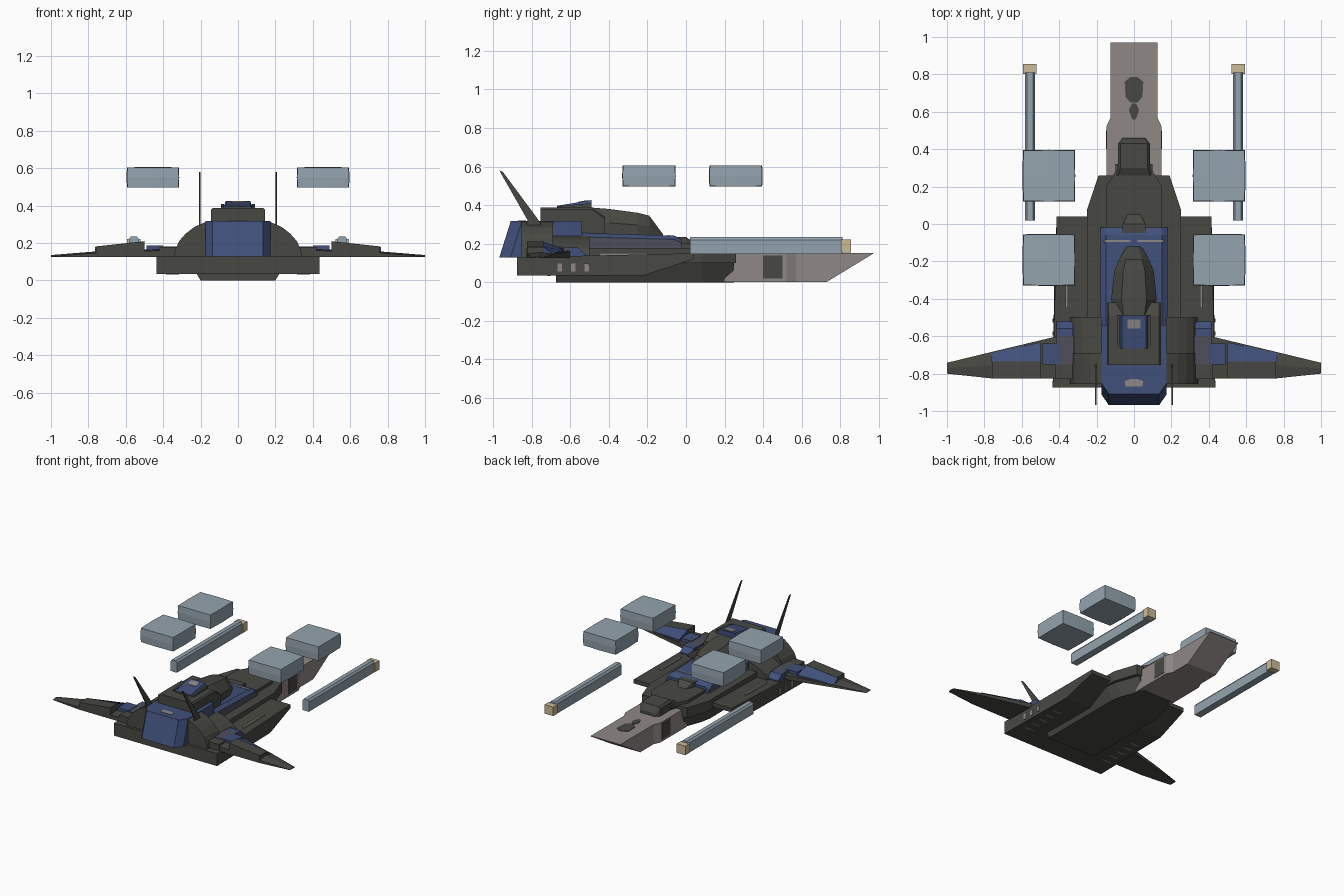
import bpy, bmesh
from mathutils import Vector

if "Cube" in bpy.data.objects:
    bpy.data.objects.remove(bpy.data.objects["Cube"])


def material(name, r, g, b):
    m = bpy.data.materials.new(name)
    m.diffuse_color = (r, g, b, 1)
    m.use_nodes = True
    m.node_tree.nodes["Principled BSDF"].inputs["Base Color"].default_value = m.diffuse_color
    return m


DARK = material("dark olive hull", 0.064, 0.066, 0.055)
BLUE = material("navy panel", 0.052, 0.080, 0.195)
SLATE = material("worn slate", 0.075, 0.078, 0.105)
GREY = material("warm grey nose", 0.275, 0.250, 0.240)
STEEL = material("pale steel", 0.300, 0.370, 0.425)
TAN = material("tan tip", 0.600, 0.500, 0.310)


def loft(name, rings, mat, mirror=False, side_rule=None):
    """Skin a list of equal-length point rings and cap the ends."""
    bm = bmesh.new()
    rows = [[bm.verts.new(p) for p in ring] for ring in rings]
    n = len(rows[0])
    for a, b in zip(rows, rows[1:]):
        for i in range(n):
            bm.faces.new((a[i], a[(i + 1) % n], b[(i + 1) % n], b[i]))
    bm.faces.new(rows[0])
    bm.faces.new(rows[-1])
    bmesh.ops.recalc_face_normals(bm, faces=bm.faces)
    me = bpy.data.meshes.new(name)
    me.materials.append(mat)
    if side_rule:
        me.materials.append(side_rule[0])
        for f in bm.faces:
            f.material_index = int(side_rule[1](f))
    bm.to_mesh(me)
    bm.free()
    ob = bpy.data.objects.new(name, me)
    bpy.context.collection.objects.link(ob)
    if mirror:
        ob.modifiers.new("mirror", 'MIRROR')
    return ob


def box(name, x0, x1, y0, y1, z0, z1, mat, mirror=False):
    q = [(x0, y0), (x1, y0), (x1, y1), (x0, y1)]
    return loft(name, [[(x, y, z) for x, y in q] for z in (z0, z1)], mat, mirror)


def side_prism(name, pts, x0, x1, mat, mirror=False):
    return loft(name, [[(x, y, z) for y, z in pts] for x in (x0, x1)], mat, mirror)


def plan_prism(name, pts, z0, z1, mat, mirror=False):
    return loft(name, [[(x, y, z) for x, y in pts] for z in (z0, z1)], mat, mirror)


def sym(half):
    """Close a half outline (x, v) by reflecting it across x = 0."""
    return half + [(-x, v) for x, v in reversed(half)]


# --- lower hull ---
slab = [(-0.875, 0.035), (-0.22, 0.035), (0.04, 0.12), (0.04, 0.15), (-0.875, 0.13)]
loft("hull_slab", [[(s * (0.435 if y < -0.5 else 0.425 if y < 0 else 0.413), y, z)
                    for y, z in slab] for s in (-1, 1)], DARK)
loft("belly", [[(x, y, z) for x, z in sym([(wb, zb), (wt, zt)])] for y, wb, zb, wt, zt in
               [(-0.675, 0.20, 0.0, 0.235, 0.06), (0.0, 0.20, 0.0, 0.25, 0.13),
                (0.08, 0.185, 0.0, 0.25, 0.155), (0.25, 0.12, 0.0, 0.19, 0.155)]], DARK)

# --- long grey nose ---
loft("nose", [[(x, y, z) for x, z in sym([(w, zb), (w, 0.152)])] for y, w, zb in
              [(0.20, 0.148, 0.002), (0.52, 0.148, 0.002), (0.57, 0.125, 0.002),
               (0.73, 0.125, 0.002), (0.97, 0.125, 0.148)]], GREY)
plan_prism("nose_top_patch", sym([(0.02, 0.65), (0.045, 0.68), (0.05, 0.76), (0.02, 0.785)]),
           0.150, 0.155, DARK)
plan_prism("nose_small_patch", sym([(0.01, 0.56), (0.028, 0.61), (0.01, 0.645)]),
           0.150, 0.155, DARK)
box("nose_side_patch", 0.146, 0.151, 0.40, 0.50, 0.02, 0.14, DARK, True)

# --- upper deck and stepped blocks leading to the nose ---
plan_prism("deck", sym([(0.25, -0.55), (0.25, 0.08), (0.19, 0.26), (0.145, 0.26)]),
           0.10, 0.178, DARK)
plan_prism("deck_step", sym([(0.15, -0.03), (0.15, 0.2), (0.10, 0.28), (0.10, 0.32)]),
           0.17, 0.20, DARK)
loft("end_block", [[(x, y, z) for x, z in sym([(w, 0.14), (w, zt - 0.015), (w * 0.85, zt)])]
                   for y, w, zt in [(0.26, 0.10, 0.205), (0.30, 0.085, 0.225),
                                    (0.43, 0.085, 0.22), (0.46, 0.06, 0.175)]], DARK)
loft("front_block", [[(x, y, z) for x, z in sym([(w, 0.15), (w, zt)])] for y, w, zt in
                     [(-0.07, 0.065, 0.235), (0.0, 0.06, 0.235), (0.05, 0.035, 0.20)]], DARK)
box("deck_light_strip", 0.352, 0.366, -0.45, -0.20, 0.135, 0.152, GREY, True)

# --- middle body, blue on top and worn on the sides ---
loft("middle_body", [[(x, y, z) for x, z in sym([(0.178, 0.13), (0.178, zt - 0.02), (0.15, zt)])]
                     for y, zt in [(-0.54, 0.255), (-0.06, 0.242), (-0.02, 0.22)]], BLUE,
     side_rule=(SLATE, lambda f: abs(f.normal.x) > 0.9))
box("body_trim", 0.02, 0.16, -0.095, -0.085, 0.235, 0.246, GREY, True)

# --- barrel dome and its lower shoulder ---
arch = [(0.345, 0.12), (0.335, 0.165), (0.315, 0.21), (0.28, 0.25), (0.235, 0.285), (0.175, 0.312)]
loft("barrel_dome", [[(x, y, z) for x, z in sym(arch)] for y in (-0.855, -0.69)], DARK)
loft("barrel_shoulder", [[(x, y, 0.12 + (z - 0.12) * 0.62) for x, z in sym(arch)]
                         for y in (-0.70, -0.50)], DARK)

# --- blue front cowl, leaning back, with chamfered corners ---
loft("front_cowl", [[(x, y, z) for x, y in sym([(0.175, -0.54), (0.175, -0.91 + d),
                                               (0.135, -0.968 + d)])]
                    for z, d in [(0.128, 0.0), (0.318, 0.06)]], BLUE)
plan_prism("cowl_mark", sym([(0.045, -0.87), (0.05, -0.84), (0.02, -0.83)]), 0.316, 0.321, GREY)

# --- cabin and faceted canopy ---
loft("cabin", [[(x, y, z) for x, z in sym([(0.145, 0.24), (0.145, zt - 0.01), (0.135, zt)])]
               for y, zt in [(-0.755, 0.388), (-0.49, 0.388), (-0.42, 0.34)]], DARK)
loft("canopy", [[(x, y, z) for x, z in sym([(w, 0.22), (w, 0.22 + (zt - 0.22) * 0.55),
                                           (w * 0.55, zt)])]
                for y, w, zt in [(-0.50, 0.10, 0.388), (-0.40, 0.122, 0.38), (-0.25, 0.105, 0.36),
                                 (-0.19, 0.08, 0.345), (-0.12, 0.04, 0.25)]], DARK)

# --- roof hatch: blue wedge between dark rails ---
loft("roof_hatch", [[(x, y, z) for x, z in sym([(0.082, 0.38), (0.065, zt)])]
                    for y, zt in [(-0.665, 0.397), (-0.49, 0.426)]], BLUE)
plan_prism("hatch_front", sym([(0.055, -0.668), (0.055, -0.66)]), 0.385, 0.396, DARK)
side_prism("hatch_rail", [(-0.66, 0.38), (-0.66, 0.395), (-0.49, 0.41), (-0.49, 0.38)],
           0.075, 0.09, DARK, True)
side_prism("hatch_mark", [(-0.56, 0.411), (-0.56, 0.417), (-0.51, 0.4255), (-0.51, 0.42)],
           -0.035, 0.035, GREY)

# --- swept tail fins ---
side_prism("tail_fin", [(-0.83, 0.29), (-0.745, 0.29), (-0.77, 0.33), (-0.95, 0.573),
                        (-0.968, 0.58), (-0.82, 0.32)], 0.201, 0.208, DARK, True)

# --- wings with their raised pods ---
loft("wing", [[(x, y0, 0.126), (x, y1, 0.126), (x, y1, zt - 0.008), (x, (y0 + y1) / 2, zt),
               (x, y0, zt - 0.008)] for x, y0, y1, zt in
              [(0.30, -0.825, -0.58, 0.172), (0.43, -0.825, -0.605, 0.168),
               (0.765, -0.825, -0.685, 0.155), (1.0, -0.80, -0.742, 0.136)]], DARK, True)
loft("wing_pod", [[(x, y0, 0.13), (x, y1, 0.13), (x, y1, zt), (x, y0, zt)] for x, y0, y1, zt in
                  [(0.50, -0.825, -0.735, 0.21), (0.76, -0.825, -0.735, 0.182)]], DARK, True)
loft("wing_panel", [[(x, -0.735, 0.13), (x, y1, 0.13), (x, y1, zt - 0.035), (x, -0.735, zt)]
                    for x, y1, zt in [(0.50, -0.632, 0.208), (0.765, -0.69, 0.18)]], BLUE, True)

# --- blocks at the wing roots ---
box("root_block", 0.32, 0.415, -0.75, -0.60, 0.13, 0.182, SLATE, True)
side_prism("root_wedge", [(-0.60, 0.13), (-0.60, 0.182), (-0.56, 0.18), (-0.52, 0.145),
                          (-0.52, 0.13)], 0.325, 0.415, BLUE, True)
box("root_cap", 0.40, 0.49, -0.75, -0.64, 0.15, 0.186, BLUE, True)
box("root_rear", 0.31, 0.42, -0.83, -0.75, 0.13, 0.178, DARK, True)

# --- side ports and underside slots ---
for i in range(3):
    y = -0.655 + 0.07 * i
    box("side_port", 0.43, 0.4365, y - 0.011, y + 0.011, 0.055, 0.098, GREY, True)
for i in range(5):
    y = -0.71 + 0.075 * i
    box("belly_slot", 0.315, 0.385, y - 0.008, y + 0.008, 0.033, 0.037, GREY, True)

# --- side rails with tan tips ---
loft("side_rail", [[(x, y, z) for x, z in [(0.53, 0.147), (0.584, 0.147), (0.584, 0.22),
                                           (0.573, 0.235), (0.541, 0.235), (0.53, 0.22)]]
                   for y in (0.02, 0.81)], STEEL, True)
box("rail_tip", 0.521, 0.594, 0.803, 0.856, 0.153, 0.222, TAN, True)

# --- four floating pillow-shaped boxes ---
for y in (0.258, -0.192):
    bm = bmesh.new()
    bmesh.ops.create_cube(bm, size=2)
    bmesh.ops.subdivide_edges(bm, edges=bm.edges, cuts=1, use_grid_fill=True)
    for v in bm.verts:
        on = sum(abs(c) > 0.5 for c in v.co)
        v.co *= {3: 0.965, 2: 0.985, 1: 1.0}[on]
        v.co = Vector((0.455 + v.co.x * 0.141, y + v.co.y * 0.139, 0.551 + v.co.z * 0.055))
    me = bpy.data.meshes.new("floating_box")
    bm.to_mesh(me)
    bm.free()
    me.materials.append(STEEL)
    ob = bpy.data.objects.new("floating_box", me)
    bpy.context.collection.objects.link(ob)
    ob.modifiers.new("mirror", 'MIRROR')
